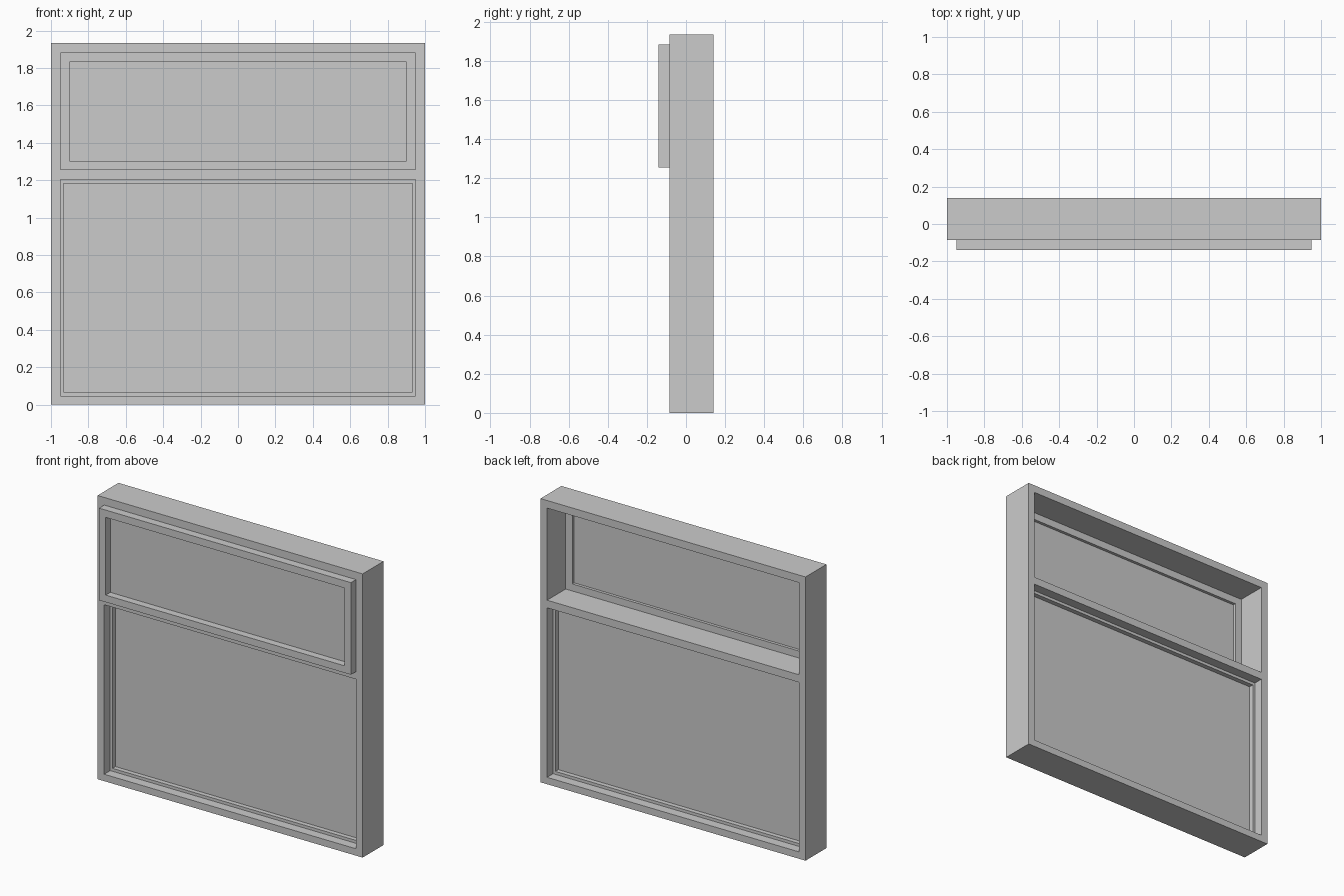
import bpy, bmesh

if "Cube" in bpy.data.objects:
    bpy.data.objects.remove(bpy.data.objects["Cube"])


def box(bm, x0, x1, y0, y1, z0, z1):
    # Axis-aligned box from its limits
    vs = bmesh.ops.create_cube(bm, size=1)["verts"]
    for v in vs:
        v.co = ((x0 + x1) / 2 + v.co.x * (x1 - x0),
                (y0 + y1) / 2 + v.co.y * (y1 - y0),
                (z0 + z1) / 2 + v.co.z * (z1 - z0))


def finish(name, bm):
    me = bpy.data.meshes.new(name)
    bm.to_mesh(me)
    bm.free()
    ob = bpy.data.objects.new(name, me)
    bpy.context.collection.objects.link(ob)
    return ob


def profile_ring(name, outer, inner, y0, y1):
    # Closed rectangular frame; outer / inner = (half width, bottom, top)
    bm = bmesh.new()
    loops = []
    for (hw, zb, zt), y in ((outer, y0), (inner, y0), (inner, y1), (outer, y1)):
        loops.append([bm.verts.new((x, y, z)) for x, z in
                      ((-hw, zb), (hw, zb), (hw, zt), (-hw, zt))])
    for i in range(4):
        a, b = loops[i], loops[(i + 1) % 4]
        for j in range(4):
            k = (j + 1) % 4
            bm.faces.new((a[j], a[k], b[k], b[j]))
    bmesh.ops.recalc_face_normals(bm, faces=bm.faces)
    return finish(name, bm)


def pane(name, hw, zb, zt, y0, y1):
    bm = bmesh.new()
    box(bm, -hw, hw, y0, y1, zb, zt)
    return finish(name, bm)


FRONT, BACK = -0.085, 0.14

# Outer frame with two openings, extruded from a grid of cells
bm = bmesh.new()
xs, zs = (-1, -0.95, 0.95, 1), (0, 0.047, 1.203, 1.255, 1.883, 1.935)
grid = [[bm.verts.new((x, FRONT, z)) for x in xs] for z in zs]
for r in range(5):
    for c in range(3):
        if c == 1 and r in (1, 3):
            continue
        bm.faces.new((grid[r][c], grid[r][c + 1], grid[r + 1][c + 1], grid[r + 1][c]))
ext = bmesh.ops.extrude_face_region(bm, geom=bm.faces[:], use_keep_orig=True)
for v in ext["geom"]:
    if isinstance(v, bmesh.types.BMVert):
        v.co.y = BACK
bmesh.ops.recalc_face_normals(bm, faces=bm.faces)
bmesh.ops.dissolve_limit(bm, angle_limit=0.01, verts=bm.verts[:], edges=bm.edges[:])
finish("window_frame", bm)

# Lower fixed light: slim glazing bead and glass
profile_ring("lower_bead", (0.95, 0.047, 1.203), (0.933, 0.067, 1.183), -0.02, 0.075)
pane("lower_glass", 0.933, 0.067, 1.183, 0.012, 0.043)

# Upper sash, projecting from the front, and its glass
profile_ring("upper_sash", (0.95, 1.255, 1.883), (0.9, 1.303, 1.833), -0.14, -0.06)
pane("upper_glass", 0.9, 1.303, 1.833, -0.09, -0.08)
